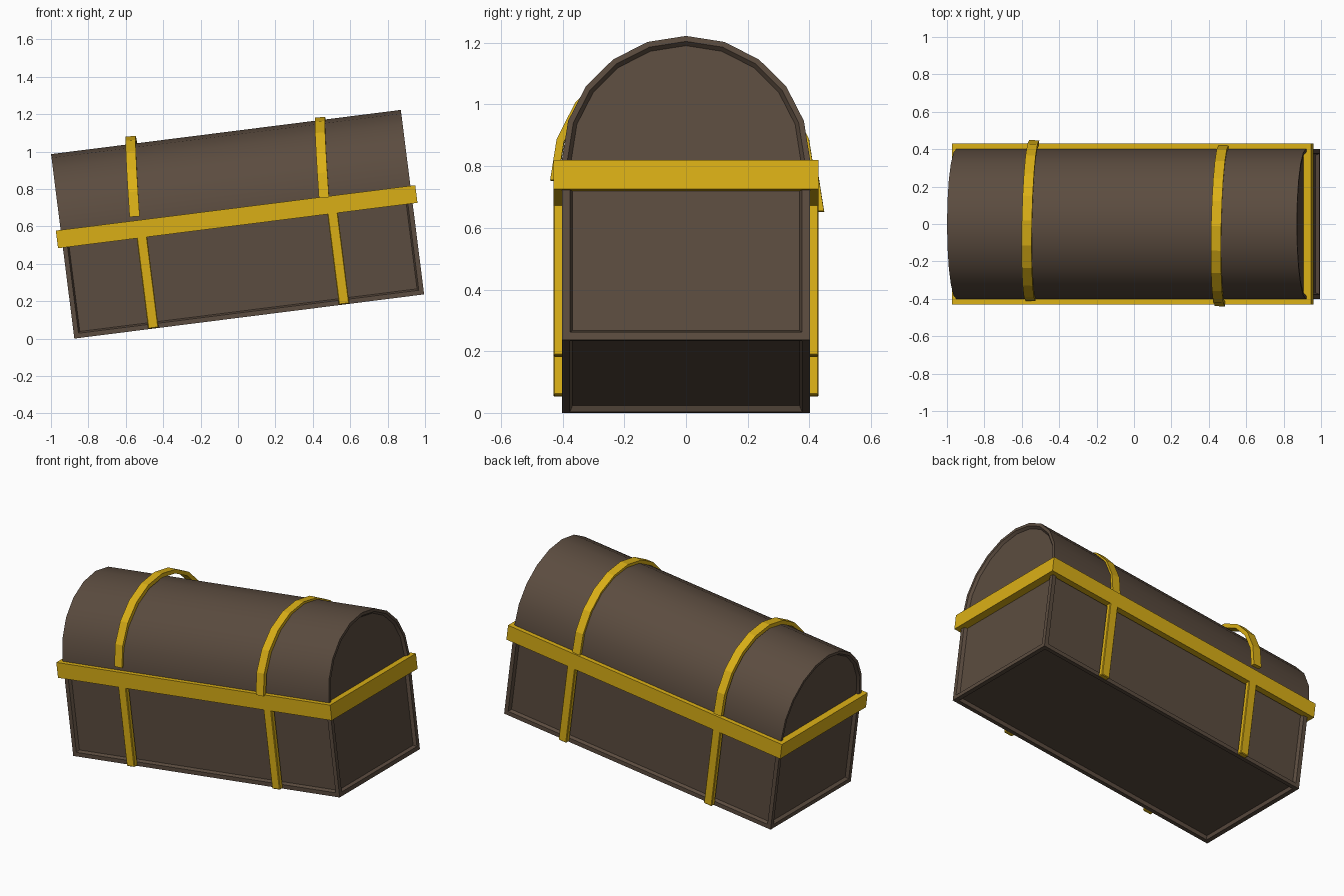
import bpy, bmesh, math
from mathutils import Matrix, Vector

cube = bpy.data.objects.get("Cube")
if cube:
    bpy.data.objects.remove(cube, do_unlink=True)


def material(name, rgb):
    m = bpy.data.materials.new(name)
    m.use_nodes = True
    m.diffuse_color = (*rgb, 1)
    m.node_tree.nodes["Principled BSDF"].inputs["Base Color"].default_value = (*rgb, 1)
    return m


WOOD = material("dark brown wood", (0.105, 0.072, 0.05))
GOLD = material("yellow gold", (0.70, 0.43, 0.008))

# The whole chest leans back on one bottom edge
LENGTH, HALF, BOX_H, LID_BASE = 1.885, 0.402, 0.54, 0.592
TILT = Matrix.Translation((-0.875, 0, 0)) @ Matrix.Rotation(math.radians(-7.2), 4, 'Y')


def finish(bm, name, mat, local=Matrix(), smooth=False):
    bmesh.ops.recalc_face_normals(bm, faces=bm.faces)
    mesh = bpy.data.meshes.new(name)
    bm.to_mesh(mesh)
    bm.free()
    mesh.materials.append(mat)
    ob = bpy.data.objects.new(name, mesh)
    bpy.context.collection.objects.link(ob)
    ob.matrix_world = TILT @ local
    if smooth:
        bpy.ops.object.select_all(action='DESELECT')
        ob.select_set(True)
        bpy.context.view_layer.objects.active = ob
        bpy.ops.object.shade_smooth_by_angle(angle=math.radians(30))
    return ob


def block(bm, lo, hi):
    lo, hi = Vector(lo), Vector(hi)
    m = Matrix.Translation((lo + hi) / 2) @ Matrix.Diagonal((*(hi - lo), 1))
    bmesh.ops.create_cube(bm, size=1, matrix=m)


def bevel(ob, width):
    mod = ob.modifiers.new("bevel", 'BEVEL')
    mod.width = width
    mod.segments = 1


def prism(bm, outline, x0, x1):
    """Extrude a closed (y, z) outline along x."""
    face = bm.faces.new([bm.verts.new((x0, y, z)) for y, z in outline])
    ext = bmesh.ops.extrude_face_region(bm, geom=[face], use_keep_orig=True)
    moved = [v for v in ext["geom"] if isinstance(v, bmesh.types.BMVert)]
    bmesh.ops.translate(bm, verts=moved, vec=(x1 - x0, 0, 0))
    bmesh.ops.recalc_face_normals(bm, faces=bm.faces)


def recess(bm, faces, border, depth):
    """Frame each face with a sloped step down to a sunken panel."""
    bmesh.ops.inset_individual(bm, faces=faces, thickness=border, depth=0)
    bmesh.ops.inset_individual(bm, faces=faces, thickness=0.012, depth=-depth)


def arc(radius, steps=10):
    return [(radius * math.cos(math.pi * i / steps), radius * math.sin(math.pi * i / steps))
            for i in range(steps + 1)]


# Lower box with sunken panels
bm = bmesh.new()
block(bm, (0, -HALF, 0), (LENGTH, HALF, BOX_H))
bmesh.ops.recalc_face_normals(bm, faces=bm.faces)
recess(bm, [f for f in bm.faces if f.normal.z < 0.5], 0.036, 0.02)
finish(bm, "chest_box", WOOD)

# Barrel lid with sunken end caps
bm = bmesh.new()
outline = [(HALF, BOX_H - 0.02)] + [(y, z + LID_BASE) for y, z in arc(HALF)] + [(-HALF, BOX_H - 0.02)]
prism(bm, outline, 0, LENGTH)
recess(bm, [f for f in bm.faces if abs(f.normal.x) > 0.9], 0.018, 0.015)
finish(bm, "barrel_lid", WOOD, smooth=True)

# Rim band running round the chest
bm = bmesh.new()
R, OUT, Z0, Z1 = 0.43, 0.026, 0.49, 0.585
for s in (-1, 1):
    ys = sorted((s * R, s * (HALF - 0.012)))
    block(bm, (-OUT, ys[0], Z0), (LENGTH + OUT, ys[1], Z1))
for x0, x1 in ((-OUT, 0.022), (LENGTH - 0.022, LENGTH + OUT)):
    block(bm, (x0, -HALF, Z0), (x1, HALF, Z1))
finish(bm, "rim_band", GOLD)

# Straight straps on the front and back of the box
for side, x in (("right", 0.426), ("left", 1.454)):
    for face, s in (("front", -1), ("back", 1)):
        bm = bmesh.new()
        ys = sorted((s * R, s * (HALF - 0.004)))
        block(bm, (x - 0.028, ys[0], 0.002), (x + 0.028, ys[1], Z0 + 0.02))
        bevel(finish(bm, f"{face}_{side}_box_strap", GOLD), 0.004)

# Arched straps over the lid, each sitting slightly askew
ASKEW = Matrix.Rotation(math.radians(3.2), 4, 'Y') @ Matrix.Rotation(math.radians(-1.3), 4, 'Z')
for side, x, y, z in (("right", 0.411, 0.018, 0.606), ("left", 1.428, -0.01, 0.58)):
    bm = bmesh.new()
    prism(bm, arc(0.43) + arc(0.405)[::-1], -0.027, 0.027)
    finish(bm, f"{side}_lid_strap", GOLD, Matrix.Translation((x, y, z)) @ ASKEW)
